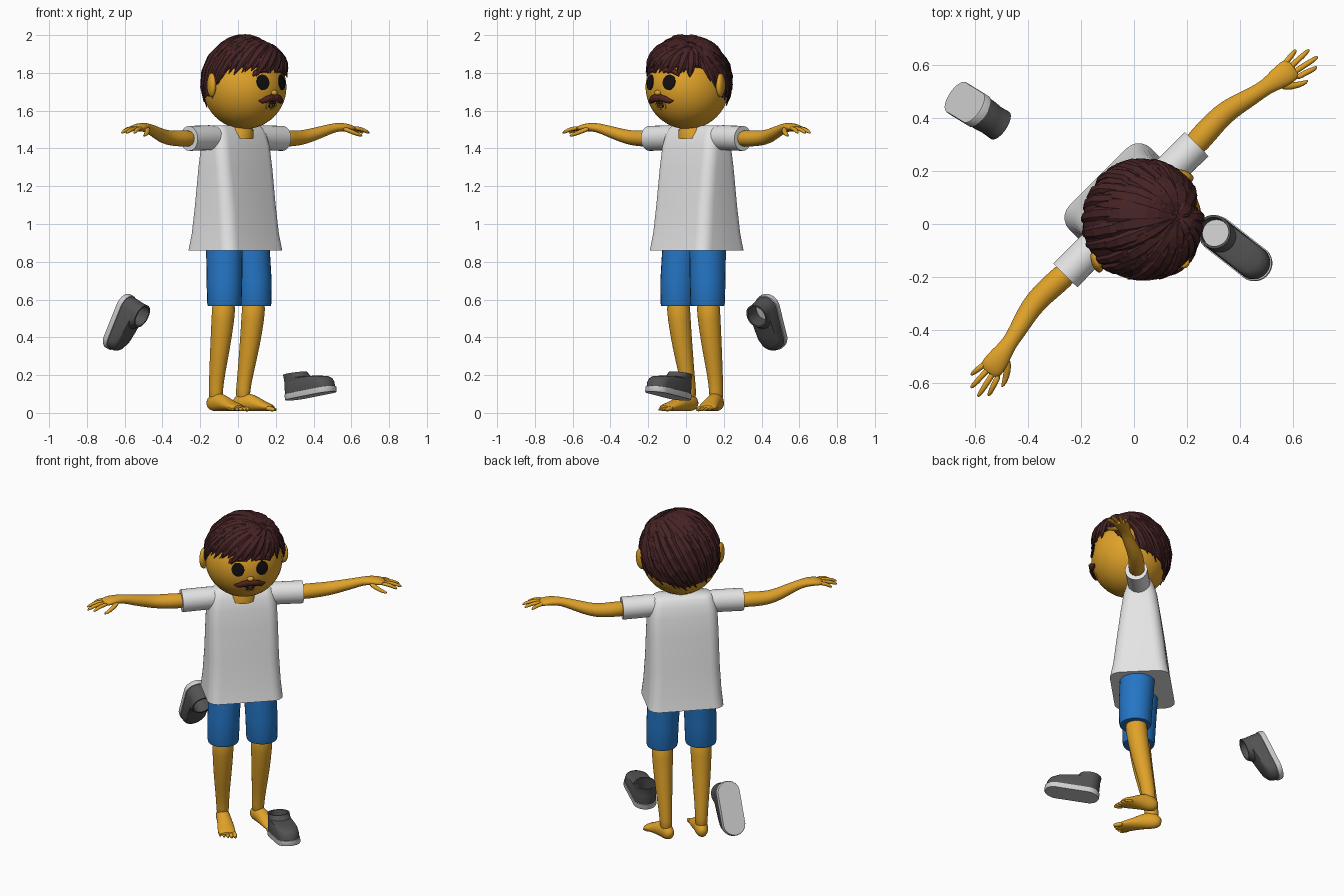
import bpy, bmesh, math, random
from mathutils import Vector as V, Matrix

if "Cube" in bpy.data.objects:
    bpy.data.objects.remove(bpy.data.objects["Cube"])

random.seed(4)
PI = math.pi
TURN = Matrix.Rotation(PI / 4, 4, 'Z')      # the figure faces +x -y
CX = 0.03                                   # middle of the figure


def mat(name, r, g, b):
    m = bpy.data.materials.new(name)
    m.diffuse_color = (r, g, b, 1)
    m.use_nodes = True
    m.node_tree.nodes["Principled BSDF"].inputs["Base Color"].default_value = m.diffuse_color
    return m


SKIN = mat("skin", .74, .36, .022)
HAIR = mat("dark_brown_hair", .062, .017, .018)
FUZZ = mat("red_brown", .085, .02, .015)
WHITE = mat("white_cloth", .78, .78, .78)
BLUE = mat("blue_cloth", .018, .18, .56)
BLACK = mat("black", .006, .005, .005)
GREY = mat("dark_grey", .085, .085, .085)
LIGHT = mat("light_grey", .62, .62, .62)


def finish(name, bm, mats, angle=50, m=TURN, subsurf=0):
    bmesh.ops.recalc_face_normals(bm, faces=bm.faces)
    bm.transform(m)
    me = bpy.data.meshes.new(name)
    bm.to_mesh(me)
    bm.free()
    for k in mats:
        me.materials.append(k)
    if angle:
        me.shade_smooth()
        me.set_sharp_from_angle(angle=math.radians(angle))
    ob = bpy.data.objects.new(name, me)
    bpy.context.collection.objects.link(ob)
    if subsurf:
        ob.modifiers.new("smooth", 'SUBSURF').levels = subsurf
        ob.modifiers["smooth"].render_levels = subsurf
    return ob


def loft(bm, rings, cap=True):
    """Skin a list of closed rings; returns the faces of each band."""
    vs = [[bm.verts.new(p) for p in r] for r in rings]
    n = len(vs[0])
    bands = [[bm.faces.new((a[i], a[(i + 1) % n], b[(i + 1) % n], b[i])) for i in range(n)]
             for a, b in zip(vs, vs[1:])]
    if cap:
        bands = [[bm.faces.new(vs[0])]] + bands + [[bm.faces.new(vs[-1])]]
    return bands


def tube(bm, pts, radii, sides=14, up=lambda p: V((0, 0, 1))):
    pts = [V(p) for p in pts]
    rings = []
    for i, p in enumerate(pts):
        t = (pts[min(i + 1, len(pts) - 1)] - pts[max(i - 1, 0)]).normalized()
        s = up(p).cross(t).normalized()
        u = t.cross(s)
        rx, ry = radii[i]
        rings.append([p + s * rx * math.cos(2 * PI * k / sides) + u * ry * math.sin(2 * PI * k / sides)
                      for k in range(sides)])
    return loft(bm, rings)


def forward(p):
    return V((0, -1, 0))


# shirt body: rounded rectangles from hem to shoulders
def rrect(w, d, r, z):
    return [V((CX + sx * (w - r) + r * math.cos(a), .05 + sy * (d - r) + r * math.sin(a), z))
            for q, (sx, sy) in enumerate(((1, 1), (-1, 1), (-1, -1), (1, -1)))
            for a in [PI / 2 * (q + k / 5) for k in range(6)]]


bm = bmesh.new()
loft(bm, [rrect(*s) for s in (
    (.218, .172, .065, .86), (.21, .155, .065, .95), (.203, .138, .065, 1.1), (.2, .112, .06, 1.3),
    (.197, .096, .06, 1.41), (.19, .08, .06, 1.47), (.175, .062, .05, 1.505), (.16, .045, .04, 1.522))])
finish("shirt_body", bm, [WHITE])

for s, side in ((-1, "right"), (1, "left")):
    X = lambda x: CX + s * x
    # sleeve
    bm = bmesh.new()
    tube(bm, [(X(.1), .048, 1.455), (X(.2), .047, 1.457), (X(.35), .046, 1.453)],
         [(.062, .062), (.063, .066), (.064, .066)], 24)
    finish(side + "_sleeve", bm, [WHITE])
    # arm, palm, fingers and thumb
    bm = bmesh.new()
    tube(bm, [(X(a), b, c) for a, b, c in (
        (.3, .046, 1.453), (.42, .054, 1.452), (.5, .056, 1.456), (.56, .045, 1.47), (.63, .025, 1.49),
        (.69, .013, 1.508), (.74, .004, 1.514), (.79, -.004, 1.51), (.82, -.008, 1.503))],
         [(.05, .048), (.047, .043), (.044, .04), (.04, .036), (.034, .031),
          (.029, .025), (.042, .024), (.047, .021), (.042, .014)])
    for k, (tx, ty) in enumerate(((.87, .032), (.905, -.002), (.91, -.043), (.88, -.068))):
        by = .024 - .022 * k
        tube(bm, [(X(.79), by, 1.508), (X(.79 * .5 + tx * .5), (by + ty) / 2, 1.505),
                  (X(tx - .012), ty, 1.488), (X(tx), ty, 1.48)],
             [(.012, .012), (.012, .012), (.01, .01), (.004, .004)], 8)
    tube(bm, [(X(.73), -.02, 1.508), (X(.76), -.055, 1.49), (X(.8), -.078, 1.472), (X(.82), -.082, 1.466)],
         [(.018, .014), (.015, .013), (.011, .011), (.004, .004)], 8)
    finish(side + "_arm", bm, [SKIN], 60, subsurf=1)
    # shorts leg
    bm = bmesh.new()
    tube(bm, [(X(.098), .035, .95), (X(.102), .03, .86), (X(.11), .022, .7), (X(.112), .02, .58), (X(.112), .02, .565)],
         [(.093, .1), (.093, .1), (.092, .097), (.09, .092), (.086, .088)], 24, forward)
    finish(side + "_shorts_leg", bm, [BLUE])
    # leg
    bm = bmesh.new()
    tube(bm, [(X(.112), .02, .62), (X(.112), .03, .5), (X(.11), .052, .36), (X(.106), .08, .21),
              (X(.102), .095, .12), (X(.102), .095, .06)],
         [(.066, .068), (.061, .062), (.054, .056), (.041, .044), (.036, .04), (.036, .042)], 16, forward)
    finish(side + "_leg", bm, [SKIN], 60, subsurf=1)
    # foot with toes, built along -y from the ankle and then turned out
    bm = bmesh.new()
    L = .21 if s < 0 else .19
    tube(bm, [(0, .055, .04), (0, .035, .045), (0, 0, .062), (0, -.05, .054), (0, -.1, .04),
              (s * .004, -.15 * L / .2, .03), (s * .006, -.18 * L / .2, .025)],
         [(.014, .02), (.035, .038), (.04, .055), (.042, .046), (.048, .032), (.053, .022), (.045, .014)], 16)
    for k in range(5):
        x = s * (-.036 + .02 * k)
        tip = -L - .008 + .002 * k * k
        r = .015 - .0015 * k
        tube(bm, [(x, tip + .06, .026), (x, tip + .02, .02), (x * 1.05, tip, .016)],
             [(r, r), (r, r * .95), (r * .5, r * .5)], 8)
    yaw = math.radians(25 if s > 0 else 0)
    finish(side + "_foot", bm, [SKIN], 60,
           TURN @ Matrix.Translation((X(.102), .095, 0)) @ Matrix.Rotation(yaw, 4, 'Z'), 1)

# hips joining the shorts legs
bm = bmesh.new()
tube(bm, [(CX, .035, .87), (CX, .035, 1.0)], [(.18, .1), (.17, .1)], 24, forward)
finish("shorts_hips", bm, [BLUE])

# neck
bm = bmesh.new()
tube(bm, [(CX, .02, 1.46), (CX, .015, 1.5), (CX, .01, 1.53), (CX, .005, 1.6)],
     [(.08, .075), (.074, .07), (.056, .052), (.05, .05)], 20, forward)
finish("neck", bm, [SKIN], 60)

# head
HC, R = V((CX, -.02, 1.725)), .222
bm = bmesh.new()
bmesh.ops.create_uvsphere(bm, u_segments=36, v_segments=24, radius=R)
bm.transform(Matrix.Translation(HC))
finish("head", bm, [SKIN], 60)


def face_point(x, z, lift=.0):
    z -= HC.z
    return HC + V((x, -math.sqrt(R * R - x * x - z * z), z)).normalized() * (R + lift)


def face_plate(name, x, z, rx, rz, m):
    bm = bmesh.new()
    loft(bm, [[face_point(x + rx * f * math.cos(2 * PI * k / 24), z + rz * f * math.sin(2 * PI * k / 24), .004 * (f < 1.01))
               for k in range(24)] for f in (1.02, 1, .7, .35, .05)])
    finish(name, bm, [m])


def radial(p):
    return (p - HC).normalized()


for s, side in ((-1, "right"), (1, "left")):
    face_plate(side + "_eye", s * .07, 1.75, .034, .04, BLACK)
    bm = bmesh.new()
    tube(bm, [face_point(s * x, z, .004) for x, z in ((.026, 1.807), (.05, 1.815), (.08, 1.812), (.105, 1.798), (.118, 1.783))],
         [(.01, .006), (.016, .01), (.016, .01), (.013, .009), (.004, .004)], 8, radial)
    finish(side + "_eyebrow", bm, [FUZZ], 40)
    bm = bmesh.new()
    tube(bm, [face_point(s * x, z, .006) for x, z in ((-.004, 1.664), (.02, 1.669), (.045, 1.662), (.07, 1.652), (.088, 1.655))],
         [(.014, .01), (.02, .014), (.019, .013), (.013, .01), (.003, .003)], 10, radial)
    finish(side + "_moustache", bm, [FUZZ], 40)
    bm = bmesh.new()
    bmesh.ops.create_uvsphere(bm, u_segments=16, v_segments=12, radius=1)
    bm.transform(Matrix.Translation((CX + s * .228, 0, 1.735)) @ Matrix.Rotation(s * .5, 4, 'Z')
                 @ Matrix.Diagonal((.022, .045, .064, 1)))
    finish(side + "_ear", bm, [SKIN], 60)
face_plate("lips", 0, 1.628, .036, .024, SKIN)
face_plate("mouth", 0, 1.634, .028, .02, BLACK)
bm = bmesh.new()
bmesh.ops.create_uvsphere(bm, u_segments=14, v_segments=10, radius=1)
bm.transform(Matrix.Translation(face_point(0, 1.695, .002)) @ Matrix.Diagonal((.02, .016, .014, 1)))
finish("nose", bm, [SKIN], 60)


# hair: a cap whose hairline drops from forehead to nape
def hairline(a):
    a = abs((a + PI) % (2 * PI) - PI)               # 0 at the front, pi at the back
    t = min(max((a - 1.1) / .7, 0), 1)
    return .108 - .145 * t * t * (3 - 2 * t) - .07 * max(0, (a - 1.7) / (PI - 1.7))


def hair_dir(a, zr):
    h = math.sqrt(max(0, 1 - zr * zr))
    return V((h * math.sin(a), -h * math.cos(a), zr))


def hair_point(d, lift):
    return HC + d * (.229 + .028 * max(0, d.z) ** 2 + lift)


bm = bmesh.new()
N = 48
rings = []
for j in range(15):
    f = j / 13
    ring = []
    for k in range(N):
        a = 2 * PI * k / N
        lim = math.acos(hairline(a) / .23)
        th = lim * max(.02, min(f, 1))
        ring.append(hair_point(hair_dir(a, math.cos(th)), -.014 if j == 14 else 0))
    rings.append(ring)
loft(bm, rings)
finish("hair_cap", bm, [HAIR], 40)

# hair locks sweeping from the parting
PART = V((.42, -.3, .85)).normalized()
bm = bmesh.new()


def lock(a, zr, width, lift, start=0.0):
    end = hair_dir(a, zr)
    pts = [hair_point(PART.slerp(end, start + (1 - start) * i / 7), lift * math.sin(PI * min(1, i / 7 + .12)))
           for i in range(8)]
    prof = (.35, .7, .95, 1.05, 1, .85, .55, .06)
    tube(bm, pts, [(width * p, .013 * max(p, .2)) for p in prof], 6, radial)


for k in range(38):                                  # long outer locks
    a = 2 * PI * (k + random.uniform(-.3, .3)) / 38
    lock(a, (hairline(a) - random.uniform(.005, .035)) / .232, random.uniform(.02, .028), random.uniform(.003, .01))
for k in range(26):                                  # shorter upper locks
    a = 2 * PI * (k + random.uniform(-.3, .3)) / 26
    lock(a, random.uniform(.45, .75), random.uniform(.024, .034), random.uniform(.008, .016), .1)
for k in range(8):                                   # fringe
    a = -1.05 + .27 * k
    lock(a, random.uniform(.2, .36), .026, .018, .15)
finish("hair_locks", bm, [HAIR], 0)


# shoes: stacked outlines, heel at the origin and toe along +x
def outline(x0, x1, w, z):
    return [V(((x1 - w if math.cos(a) > 0 else x0 + w) + w * math.cos(a), w * math.sin(a), z))
            for a in [2 * PI * (k + .5) / 28 for k in range(28)]]


def shoe(name, m):
    bm = bmesh.new()
    bands = loft(bm, [outline(*o) for o in (
        (0, .31, .066, 0), (-.002, .314, .068, .006), (-.002, .314, .068, .03), (.003, .308, .064, .031),
        (.003, .306, .064, .055), (.004, .296, .062, .075), (.005, .27, .06, .09), (.006, .215, .06, .1),
        (.006, .155, .06, .108), (.004, .134, .062, .135), (.013, .125, .053, .135), (.014, .13, .052, .05))])
    for i, band in enumerate(bands):
        for f in band:
            f.material_index = 1 if i < 4 or i == len(bands) - 1 else 0
    finish(name, bm, [GREY, LIGHT], 40, m)


shoe("standing_shoe", Matrix.Translation((.265, 0, .065)) @ Matrix.Rotation(math.radians(-38), 4, 'Z')
     @ Matrix.Rotation(math.radians(-9), 4, 'Y'))
t = V((-.36, .22, -.9)).normalized()
u = V((.75, -.5, -.42))
u = (u - t * u.dot(t)).normalized()
B = Matrix((t, u.cross(t), u)).transposed()
shoe("flying_shoe", Matrix.Translation(V((-.595, .43, .465)) - B @ V((.155, 0, .06))) @ B.to_4x4())
